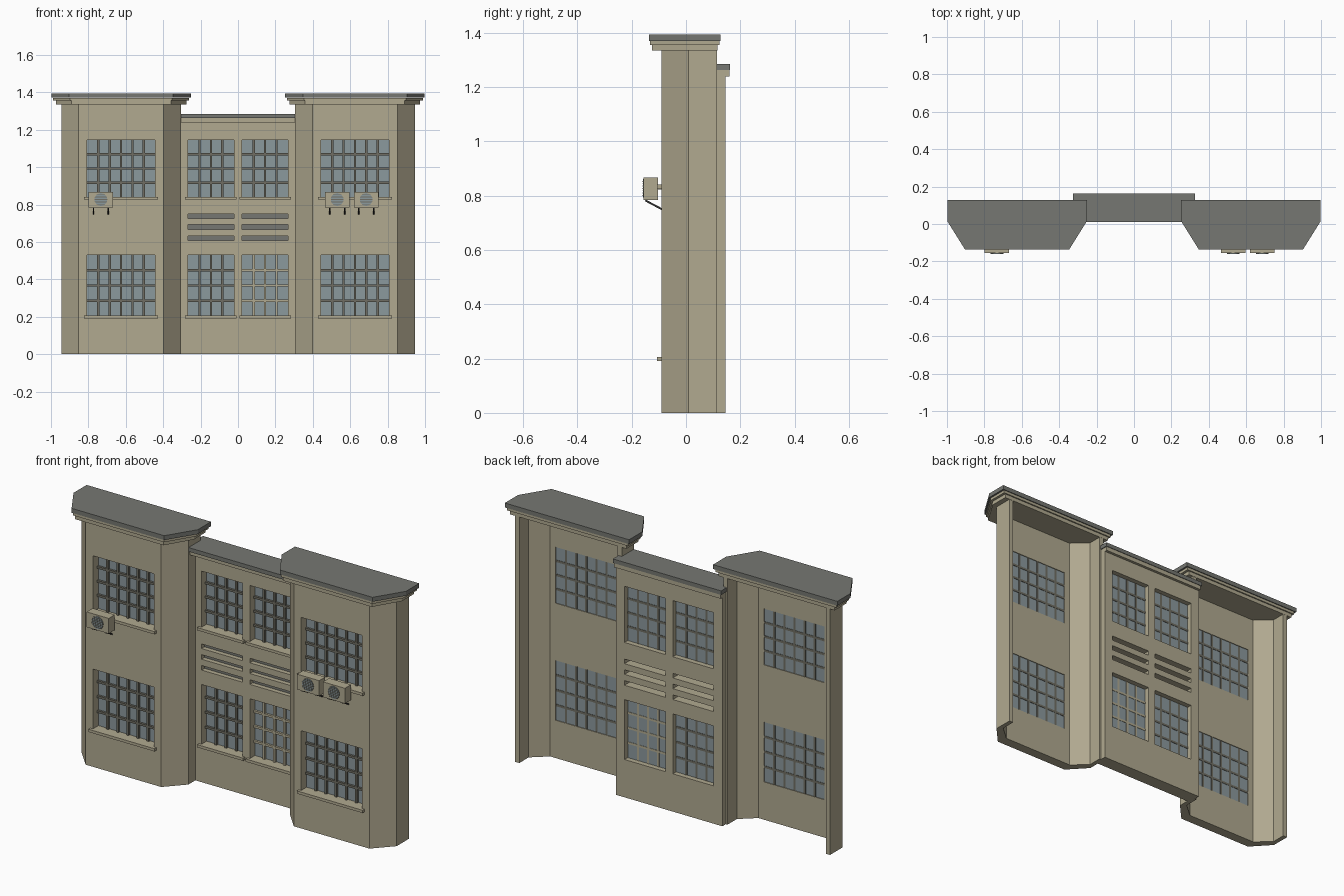
import bpy, bmesh, math
from mathutils import Matrix, Vector

cube = bpy.data.objects.get("Cube")
if cube:
    bpy.data.objects.remove(cube, do_unlink=True)


def material(name, rgb):
    m = bpy.data.materials.new(name)
    m.use_nodes = True
    m.diffuse_color = (*rgb, 1)
    m.node_tree.nodes["Principled BSDF"].inputs["Base Color"].default_value = (*rgb, 1)
    return m


STONE = material("beige stone", (0.44, 0.40, 0.28))
ROOF = material("roof grey", (0.18, 0.185, 0.168))
GLASS = material("blue grey glass", (0.26, 0.32, 0.34))
BARS = material("window bar grey", (0.16, 0.155, 0.125))
METAL = material("dark metal", (0.03, 0.03, 0.03))


def add_box(bm, x0, x1, y0, y1, z0, z1):
    mat = Matrix.Translation(((x0 + x1) / 2, (y0 + y1) / 2, (z0 + z1) / 2))
    mat = mat @ Matrix.Diagonal((x1 - x0, y1 - y0, z1 - z0, 1))
    bmesh.ops.create_cube(bm, size=1, matrix=mat)


def add_prism(bm, outline, z0, z1):
    face = bm.faces.new([bm.verts.new((x, y, z0)) for x, y in outline])
    res = bmesh.ops.extrude_face_region(bm, geom=[face])
    top = [v for v in res["geom"] if isinstance(v, bmesh.types.BMVert)]
    bmesh.ops.translate(bm, verts=top, vec=(0, 0, z1 - z0))


def finish(bm, name, mat):
    bmesh.ops.recalc_face_normals(bm, faces=bm.faces)
    me = bpy.data.meshes.new(name)
    bm.to_mesh(me)
    bm.free()
    ob = bpy.data.objects.new(name, me)
    bpy.context.collection.objects.link(ob)
    me.materials.append(mat)
    return ob


def boxes(name, mat, dims):
    bm = bmesh.new()
    for d in dims:
        add_box(bm, *d)
    return finish(bm, name, mat)


def prism(name, mat, outline, z0, z1):
    bm = bmesh.new()
    add_prism(bm, outline, z0, z1)
    return finish(bm, name, mat)


def cut(wall, dims):
    """Cut box openings through a wall and keep only the result."""
    cutter = boxes("opening_cutter", STONE, dims)
    mod = wall.modifiers.new("openings", "BOOLEAN")
    mod.operation, mod.solver, mod.object = "DIFFERENCE", "EXACT", cutter
    graph = bpy.context.evaluated_depsgraph_get()
    result = bpy.data.meshes.new_from_object(wall.evaluated_get(graph))
    wall.modifiers.clear()
    wall.data = result
    bpy.data.objects.remove(cutter, do_unlink=True)


def window(name, cx, width, z0, z1, wall_y, glass_y, columns, bar_mat):
    """Glass pane, crossing bars and a projecting sill."""
    x0, x1 = cx - width / 2, cx + width / 2
    boxes(name + "_glass", GLASS, [(x0, x1, glass_y, glass_y + 0.004, z0, z1)])
    w, rows = 0.006, 4
    y0, y1 = glass_y - 0.012, glass_y + 0.006
    dims = []
    for i in range(1, columns):
        x = x0 + width * i / columns
        dims.append((x - w, x + w, y0, y1, z0, z1))
    for i in range(1, rows):
        z = z0 + (z1 - z0) * i / rows
        dims.append((x0, x1, y0, y1, z - w, z + w))
    boxes(name + "_bars", bar_mat, dims)
    boxes(name + "_sill", STONE,
          [(x0 - 0.015, x1 + 0.015, wall_y - 0.016, glass_y, z0 - 0.014, z0 + 0.001)])


FLOORS = {"lower": (0.205, 0.53), "upper": (0.84, 1.145)}
BAY_X, BAY_WIN = 0.625, 0.365


def half_to_outline(half, cx):
    """Mirror one side of an outline about the middle of a bay."""
    return [(cx + x, y) for x, y in half] + [(cx - x, y) for x, y in reversed(half)]


# Projecting bays: open-backed shells with canted corners
for side, s in (("right", -1), ("left", 1)):
    cx = s * BAY_X
    outer = [(0.32, 0.115), (0.32, 0.01), (0.227, -0.09)]
    inner = [(0.295, 0.115), (0.295, 0.035), (0.215, -0.035)]
    shell = half_to_outline(outer, cx) + half_to_outline(inner, cx)[::-1]
    wall = prism(side + "_bay_wall", STONE, shell, 0, 1.337)
    cut(wall, [(cx - BAY_WIN / 2, cx + BAY_WIN / 2, -0.2, 0.05, *z) for z in FLOORS.values()])
    for floor, (z0, z1) in FLOORS.items():
        window(f"{side}_bay_{floor}_window", cx, BAY_WIN, z0, z1, -0.09, -0.043, 6, BARS)
    # Stepped cornice
    for name, mat, grow, z0, z1 in (("cornice_lower", STONE, 0.024, 1.335, 1.356),
                                    ("cornice_upper", STONE, 0.01, 1.356, 1.371),
                                    ("roof", ROOF, 0, 1.371, 1.395)):
        half = [(0.373 - grow, 0.128 - grow / 2), (0.373 - grow, 0.015), (0.278 - grow / 2, -0.137 + grow / 2)]
        prism(f"{side}_bay_{name}", mat, half_to_outline(half, cx), z0, z1)

# Recessed middle wall with windows and vent slots
slots = [(z, z + 0.025) for z in (0.608, 0.667, 0.725)]
middle = boxes("middle_wall", STONE, [(-0.32, 0.32, 0.07, 0.145, 0, 1.245)])
MID_X, MID_WIN = 0.145, 0.245
openings = [(s * MID_X - MID_WIN / 2, s * MID_X + MID_WIN / 2, 0, 0.2, *z)
            for s in (-1, 1) for z in list(FLOORS.values()) + slots]
cut(middle, openings)
for side, s in (("right", -1), ("left", 1)):
    for floor, (z0, z1) in FLOORS.items():
        special = side == "left" and floor == "lower"
        window(f"middle_{side}_{floor}_window", s * MID_X, MID_WIN, z0, z1,
               0.07, 0.113, 4, STONE if special else BARS)
    x0, x1 = s * MID_X - MID_WIN / 2, s * MID_X + MID_WIN / 2
    boxes(f"middle_{side}_vent_panels", ROOF, [(x0, x1, 0.095, 0.1, *z) for z in slots])
boxes("middle_cornice", STONE, [(-0.32, 0.32, 0.025, 0.16, 1.24, 1.263)])
boxes("middle_roof", ROOF, [(-0.325, 0.325, 0.012, 0.163, 1.263, 1.285)])


# Air conditioners on wall brackets
def air_conditioner(name, cx):
    zc, front = 0.827, -0.156
    boxes(name + "_case", STONE, [(cx - 0.066, cx + 0.066, front, -0.104, 0.785, 0.868)])
    bm = bmesh.new()
    rot = Matrix.Translation((cx, front - 0.001, zc)) @ Matrix.Rotation(math.pi / 2, 4, "X")
    bmesh.ops.create_cone(bm, cap_ends=True, segments=24, radius1=0.034, radius2=0.034,
                          depth=0.004, matrix=rot)
    finish(bm, name + "_fan", GLASS)
    slats = []
    for i in range(-3, 4):
        z = i * 0.0085
        half = math.sqrt(0.034 ** 2 - z ** 2)
        slats.append((cx - half, cx + half, front - 0.005, front, zc + z - 0.0015, zc + z + 0.0015))
    boxes(name + "_fan_slats", BARS, slats)
    boxes(name + "_wall_mounts", STONE,
          [(cx + d - 0.006, cx + d + 0.006, -0.106, -0.088, 0.823, 0.837) for d in (-0.04, 0.04)])
    # Sloping struts from the case to the wall
    bm = bmesh.new()
    a, b = Vector((0, -0.15, 0.783)), Vector((0, -0.088, 0.75))
    tilt = math.atan2(b.z - a.z, b.y - a.y)
    for d in (-0.04, 0.04):
        mid = (a + b) / 2 + Vector((cx + d, 0, 0))
        mat = Matrix.Translation(mid) @ Matrix.Rotation(tilt, 4, "X")
        bmesh.ops.create_cube(bm, size=1, matrix=mat @ Matrix.Diagonal((0.007, (b - a).length, 0.007, 1)))
    finish(bm, name + "_struts", METAL)


for name, x in (("right_air_conditioner", -0.733), ("left_air_conditioner_inner", 0.53),
                ("left_air_conditioner_outer", 0.685)):
    air_conditioner(name, x)
